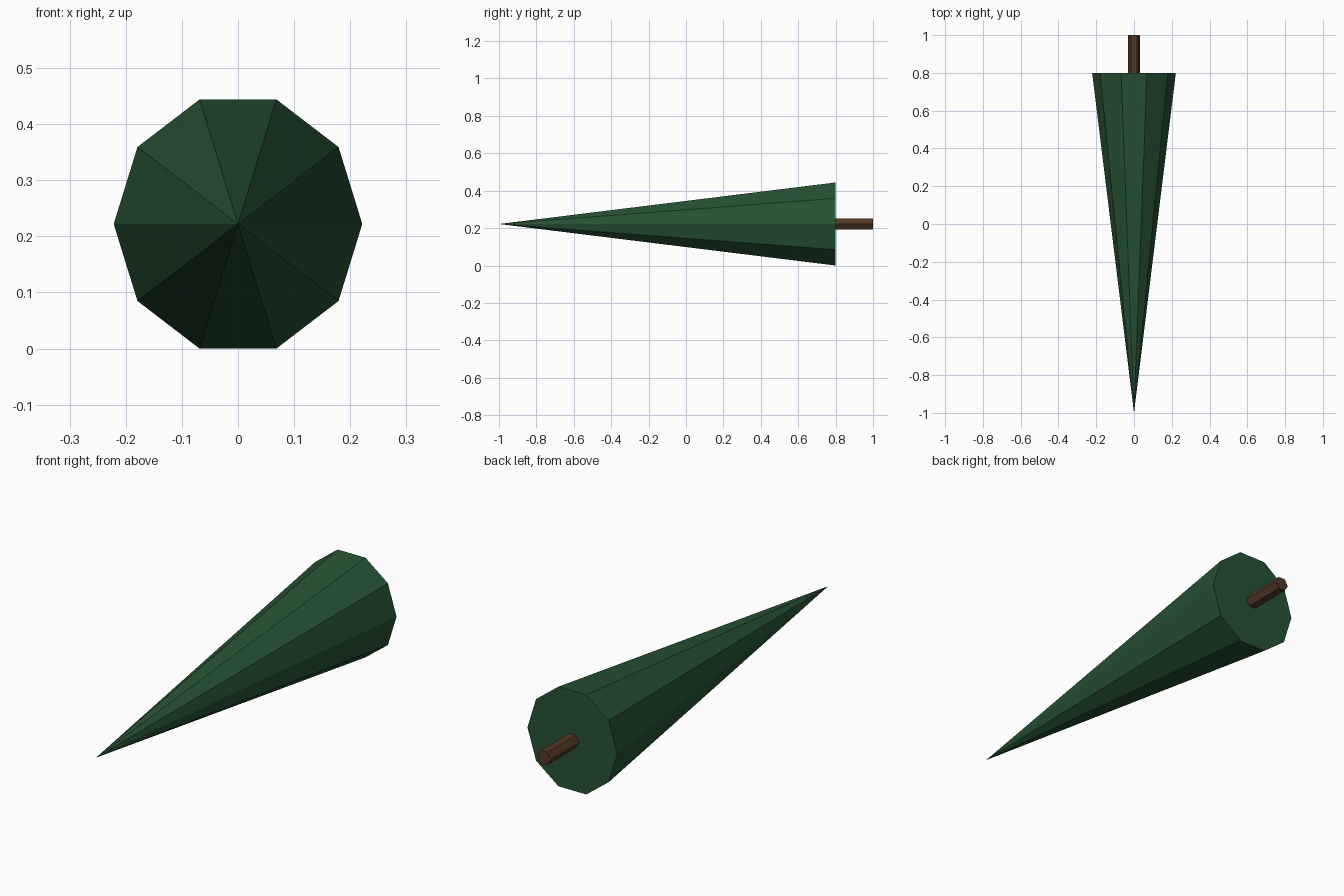
import bpy
from math import pi
from mathutils import Matrix

if "Cube" in bpy.data.objects:
    bpy.data.objects.remove(bpy.data.objects["Cube"])

CENTRE_Z = 0.222


def material(name, colour):
    m = bpy.data.materials.new(name)
    m.diffuse_color = (*colour, 1)
    m.use_nodes = True
    m.node_tree.nodes["Principled BSDF"].inputs["Base Color"].default_value = m.diffuse_color
    return m


def lying_cone(name, sides, r_back, r_front, y_front, y_back, squash, mat):
    """Cone along y, its first radius at the back, with a corner on the x axis."""
    bpy.ops.mesh.primitive_cone_add(vertices=sides, radius1=r_back, radius2=r_front,
                                    depth=y_back - y_front)
    ob = bpy.context.object
    ob.name = name
    # corner onto x, squash sideways, then tip the axis over to face the front
    place = (Matrix.Translation((0, (y_front + y_back) / 2, CENTRE_Z))
             @ Matrix.Rotation(pi / 2, 4, 'X')
             @ Matrix.Diagonal((squash, 1, 1, 1))
             @ Matrix.Rotation(pi / 2, 4, 'Z'))
    ob.data.transform(place)
    ob.data.materials.append(mat)
    return ob


green = material("dark green", (0.020, 0.085, 0.033))
brown = material("bark brown", (0.085, 0.042, 0.018))

# Ten-sided foliage cone lying on its side, point to the front
lying_cone("foliage", 10, 0.2334, 0, -1.0, 0.8, 0.949, green)
# Short six-sided trunk sticking out of the base
lying_cone("trunk", 6, 0.033, 0.033, 0.8, 1.0, 1.0, brown)
